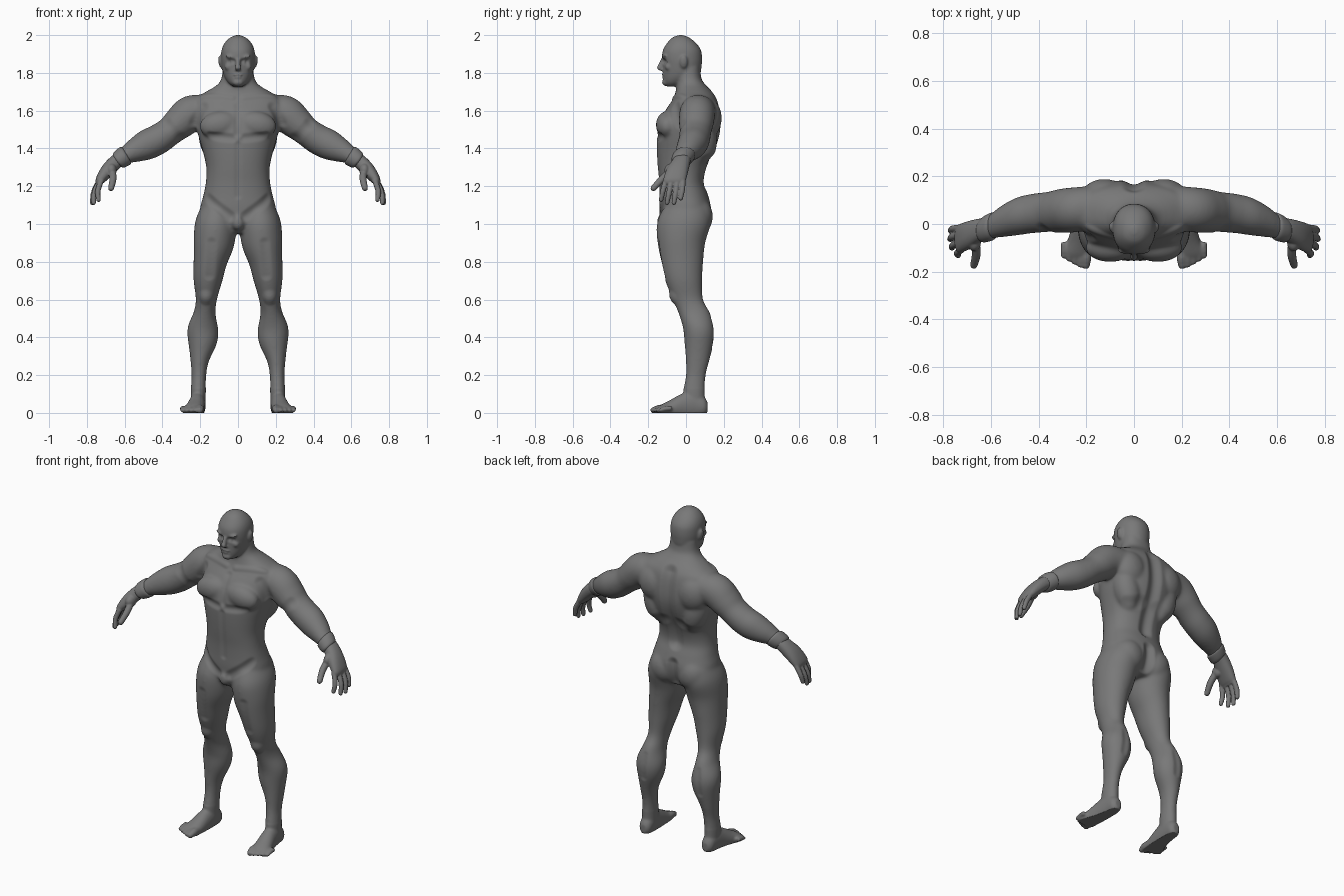
import bpy, bmesh, math
from mathutils import Vector, Matrix
from mathutils.geometry import intersect_point_line

X, Y, Z = Vector((1, 0, 0)), Vector((0, 1, 0)), Vector((0, 0, 1))
skin = bpy.data.materials.new("grey_clay")
skin.diffuse_color = (0.19, 0.19, 0.19, 1)


def spline(rows, n=6):
    """Catmull-Rom through rows of numbers."""
    out = []
    for i in range(len(rows) - 1):
        a, b, c, d = (rows[min(max(j, 0), len(rows) - 1)] for j in range(i - 1, i + 3))
        for k in range(n):
            t = k / n
            out.append([0.5 * (2 * q + (r - p) * t + (2 * p - 5 * q + 4 * r - s) * t * t
                               + (3 * q - p - 3 * r + s) * t ** 3) for p, q, r, s in zip(a, b, c, d)])
    return out + [list(rows[-1])]


def loft(bm, rows, side=1, v=Y, power=2.0, sides=32):
    """Skin rings given as x, y, z, radius across, radius along v."""
    rows = spline(rows)
    cs = [Vector(r[:3]) for r in rows]
    rings = []
    for i, r in enumerate(rows):
        t = cs[min(i + 1, len(cs) - 1)] - cs[max(i - 1, 0)]
        u = v.cross(t).normalized()
        ring = []
        for k in range(sides):
            a = 2 * math.pi * k / sides
            ca, sa = math.cos(a), math.sin(a)
            p = (cs[i] + u * r[3] * math.copysign(abs(ca) ** (2 / power), ca)
                 + v * r[4] * math.copysign(abs(sa) ** (2 / power), sa))
            ring.append(bm.verts.new((p.x * side, p.y, p.z)))
        rings.append(ring)
    for a, b in zip(rings, rings[1:]):
        for k in range(sides):
            j = (k + 1) % sides
            bm.faces.new((a[k], a[j], b[j], b[k]))
    bm.faces.new(rings[0])
    bm.faces.new(rings[-1])


def blob(bm, centre, radii, side=1, tilt=0):
    """Ellipsoid, turned about y by tilt degrees."""
    m = (Matrix.Diagonal((side, 1, 1, 1)) @ Matrix.Translation(centre)
         @ Matrix.Rotation(math.radians(tilt), 4, 'Y') @ Matrix.Diagonal((*radii, 1)))
    bmesh.ops.create_icosphere(bm, subdivisions=3, radius=1, matrix=m)


def digit(bm, points, r, side, v):
    """Finger or toe with a round tip."""
    loft(bm, [(*p, r * f, r * f) for p, f in zip(points, (1, 1, 0.85))], side, v, sides=16)
    blob(bm, points[-1], (r * 0.85,) * 3, side)


def make_object(name, bm):
    bmesh.ops.recalc_face_normals(bm, faces=bm.faces)
    me = bpy.data.meshes.new(name)
    bm.to_mesh(me)
    bm.free()
    ob = bpy.data.objects.new(name, me)
    bpy.context.collection.objects.link(ob)
    finish(ob)
    return ob


def finish(ob):
    ob.data.materials.clear()
    ob.data.materials.append(skin)
    for p in ob.data.polygons:
        p.use_smooth = True


def fuse(ob, voxel):
    """Merge overlapping shapes into one skin and return it as a bmesh."""
    mod = ob.modifiers.new("fuse", 'REMESH')
    mod.mode = 'VOXEL'
    mod.voxel_size = voxel
    bpy.context.view_layer.update()
    me = bpy.data.meshes.new_from_object(ob.evaluated_get(bpy.context.evaluated_depsgraph_get()))
    ob.modifiers.clear()
    ob.data = me
    bm = bmesh.new()
    bm.from_mesh(me)
    return bm


def relax(bm, times, test=lambda co: True):
    vs = [w for w in bm.verts if test(w.co)]
    for _ in range(times):
        bmesh.ops.smooth_vert(bm, verts=vs, factor=0.5, use_axis_x=True, use_axis_y=True, use_axis_z=True)


def sculpt(bm, points, radius, depth):
    """Push the skin in or out along a line, on both sides."""
    pts = [Vector(p) for p in points]
    lo, hi = min(p.z for p in pts) - radius, max(p.z for p in pts) + radius
    bm.normal_update()
    for w in bm.verts:
        if not lo < w.co.z < hi:
            continue
        c = Vector((abs(w.co.x), w.co.y, w.co.z))
        d = (c - pts[0]).length
        for a, b in zip(pts, pts[1:]):
            q, t = intersect_point_line(c, a, b)
            d = min(d, (c - a.lerp(b, min(max(t, 0), 1))).length)
        if d < radius:
            w.co += w.normal * depth * (1 - (d / radius) ** 2) ** 2


body = bmesh.new()

# torso and neck: z, half width, front y, back y
torso = [(0.95, 0.09, -0.10, 0.08), (1.0, 0.185, -0.13, 0.12), (1.08, 0.2, -0.14, 0.135),
         (1.15, 0.184, -0.14, 0.118), (1.22, 0.17, -0.142, 0.097), (1.3, 0.168, -0.15, 0.112),
         (1.38, 0.185, -0.155, 0.15), (1.45, 0.205, -0.155, 0.175), (1.52, 0.222, -0.145, 0.186),
         (1.6, 0.235, -0.11, 0.18), (1.66, 0.235, -0.07, 0.165), (1.70, 0.17, -0.055, 0.14),
         (1.735, 0.112, -0.05, 0.105), (1.77, 0.088, -0.05, 0.082), (1.83, 0.08, -0.05, 0.075)]
loft(body, [(0, (f + b) / 2, z, w, (b - f) / 2) for z, w, f, b in torso], power=2.3, sides=48)
blob(body, (0, -0.12, 1.01), (0.036, 0.036, 0.045))

# head: z, half width, front y, back y
head = [(1.728, 0.025, -0.10, -0.04), (1.745, 0.048, -0.115, 0.0), (1.77, 0.067, -0.12, 0.05),
        (1.80, 0.079, -0.121, 0.076), (1.84, 0.087, -0.122, 0.083), (1.88, 0.09, -0.127, 0.085),
        (1.92, 0.087, -0.122, 0.079), (1.955, 0.073, -0.102, 0.056), (1.985, 0.045, -0.075, 0.02),
        (2.0, 0.012, -0.04, -0.015)]
loft(body, [(0, (f + b) / 2, z, w, (b - f) / 2) for z, w, f, b in head], power=2.15, sides=48)
loft(body, [(0, -0.122, 1.872, 0.011, 0.012), (0, -0.134, 1.845, 0.012, 0.013),
            (0, -0.14, 1.825, 0.017, 0.016), (0, -0.128, 1.812, 0.014, 0.01)])
blob(body, (0, -0.118, 1.785), (0.027, 0.012, 0.013))
blob(body, (0, -0.107, 1.75), (0.03, 0.02, 0.02))

for s in (1, -1):
    # brow, cheek and ear
    blob(body, (0.035, -0.111, 1.884), (0.034, 0.016, 0.009), s, -12)
    blob(body, (0.05, -0.092, 1.832), (0.022, 0.02, 0.02), s)
    blob(body, (0.093, -0.012, 1.858), (0.011, 0.021, 0.035), s, 8)
    # chest, shoulder blade, side of back, buttock
    blob(body, (0.1, -0.1, 1.525), (0.105, 0.06, 0.072), s, 10)
    blob(body, (0.125, 0.11, 1.56), (0.10, 0.08, 0.11), s)
    blob(body, (0.13, 0.09, 1.44), (0.075, 0.075, 0.13), s, 15)
    blob(body, (0.092, 0.06, 1.04), (0.092, 0.083, 0.10), s)
    # arm
    loft(body, [(0.15, 0.07, 1.60, 0.08, 0.09), (0.245, 0.06, 1.585, 0.097, 0.095),
                (0.31, 0.055, 1.535, 0.088, 0.092), (0.36, 0.05, 1.492, 0.077, 0.085),
                (0.42, 0.045, 1.45, 0.08, 0.083), (0.485, 0.033, 1.418, 0.08, 0.08),
                (0.55, 0.012, 1.387, 0.063, 0.067), (0.60, -0.01, 1.36, 0.045, 0.051),
                (0.635, -0.025, 1.335, 0.04, 0.045)], s)
    # leg
    loft(body, [(0.21, 0.045, 0.05, 0.038, 0.055), (0.21, 0.043, 0.12, 0.04, 0.057),
                (0.207, 0.052, 0.2, 0.039, 0.053), (0.203, 0.062, 0.28, 0.05, 0.063),
                (0.188, 0.07, 0.38, 0.078, 0.079), (0.185, 0.067, 0.45, 0.081, 0.083),
                (0.176, 0.043, 0.53, 0.058, 0.084), (0.168, 0.01, 0.6, 0.056, 0.081),
                (0.16, -0.012, 0.7, 0.076, 0.098), (0.147, -0.022, 0.8, 0.089, 0.113),
                (0.128, -0.025, 0.9, 0.108, 0.127), (0.117, -0.012, 1.0, 0.11, 0.142),
                (0.105, 0.0, 1.08, 0.09, 0.125)], s)
    # foot and toes
    loft(body, [(0.21, 0.115, 0.03, 0.018, 0.025), (0.21, 0.095, 0.035, 0.036, 0.05),
                (0.212, 0.04, 0.045, 0.041, 0.075), (0.218, -0.02, 0.035, 0.045, 0.068),
                (0.228, -0.08, 0.02, 0.052, 0.05), (0.238, -0.125, 0.013, 0.058, 0.033),
                (0.242, -0.145, 0.01, 0.052, 0.022)], s, Z)
    for i, r in enumerate((0.021, 0.015, 0.014, 0.014, 0.013)):
        x, y = 0.2 + 0.0235 * i, -0.172 + 0.011 * max(i - 1, 0) ** 1.1
        digit(body, [(x, y + 0.06, 0.024), (x, y + 0.025, 0.022), (x + 0.002, y, 0.014)], r, s, Z)

body_ob = make_object("body", body)
bm = fuse(body_ob, 0.006)
relax(bm, 3)
relax(bm, 14, lambda c: 0.13 < c.z < 1.72)

# muscle lines and face details: points, radius, depth
for points, radius, depth in [
        ([(0, 0.16, 1.67), (0, 0.185, 1.53), (0, 0.15, 1.38), (0, 0.1, 1.22)], 0.055, -0.02),
        ([(0.05, 0.15, 1.36), (0.16, 0.12, 1.33)], 0.05, -0.008),
        ([(0, -0.08, 1.62), (0, -0.155, 1.48)], 0.03, -0.009),
        ([(0.03, -0.16, 1.455), (0.15, -0.14, 1.465)], 0.03, -0.009),
        ([(0, -0.155, 1.42), (0, -0.14, 1.15)], 0.025, -0.005),
        ([(0, 0.14, 1.1), (0, 0.12, 0.97)], 0.045, -0.022),
        ([(0.04, -0.14, 1.04), (0.17, -0.1, 1.14)], 0.035, -0.01),
        ([(0.03, -0.06, 1.665), (0.2, -0.02, 1.68)], 0.025, 0.006),
        ([(0.19, -0.06, 1.62), (0.23, -0.04, 1.53)], 0.04, -0.01),
        ([(0.31, 0.0, 1.46), (0.38, -0.02, 1.53)], 0.04, -0.007),
        ([(0.14, -0.145, 0.9), (0.15, -0.11, 0.73)], 0.035, -0.007),
        ([(0.17, -0.07, 0.61)], 0.05, 0.012),
        ([(0.18, 0.15, 0.5), (0.19, 0.15, 0.36)], 0.03, -0.006),
        ([(0.026, -0.12, 1.861), (0.044, -0.11, 1.859)], 0.02, -0.012),
        ([(0.034, -0.107, 1.86)], 0.012, 0.005),
        ([(0, -0.13, 1.784), (0.024, -0.12, 1.781)], 0.009, -0.005)]:
    sculpt(bm, points, radius, depth)
relax(bm, 1)
for w in bm.verts:
    w.co.z = max(w.co.z, 0.0)  # flat soles
bm.to_mesh(body_ob.data)
bm.free()
finish(body_ob)

for s, label in ((1, "left"), (-1, "right")):
    # hand with four fingers and a thumb
    hand = bmesh.new()
    loft(hand, [(0.60, -0.015, 1.36, 0.036, 0.042), (0.645, -0.025, 1.33, 0.038, 0.048),
                (0.69, -0.045, 1.285, 0.036, 0.058), (0.728, -0.06, 1.235, 0.026, 0.06),
                (0.738, -0.062, 1.212, 0.015, 0.05)], s, power=2.3)
    for knuckle, middle, tip in [
            ((0.722, -0.107, 1.235), (0.742, -0.122, 1.175), (0.738, -0.132, 1.128)),
            ((0.732, -0.077, 1.23), (0.76, -0.09, 1.165), (0.764, -0.10, 1.112)),
            ((0.734, -0.046, 1.23), (0.764, -0.055, 1.165), (0.772, -0.064, 1.112)),
            ((0.73, -0.016, 1.235), (0.76, -0.02, 1.18), (0.77, -0.028, 1.136))]:
        digit(hand, [knuckle, middle, tip], 0.0145, s, Y)
    digit(hand, [(0.668, -0.06, 1.30), (0.662, -0.125, 1.24), (0.672, -0.172, 1.19)], 0.019, s, X)
    blob(hand, (0.67, -0.075, 1.285), (0.028, 0.04, 0.036), s)
    ob = make_object(label + "_hand", hand)
    bm = fuse(ob, 0.004)
    relax(bm, 3)
    bm.to_mesh(ob.data)
    bm.free()
    finish(ob)

    # raised cuff around the wrist
    cuff = bmesh.new()
    loft(cuff, [(0.588, -0.006, 1.367, 0.045, 0.05), (0.596, -0.01, 1.362, 0.053, 0.058),
                (0.615, -0.018, 1.349, 0.052, 0.057), (0.632, -0.025, 1.337, 0.047, 0.052),
                (0.64, -0.028, 1.331, 0.038, 0.044)], s)
    make_object(label + "_cuff", cuff)
